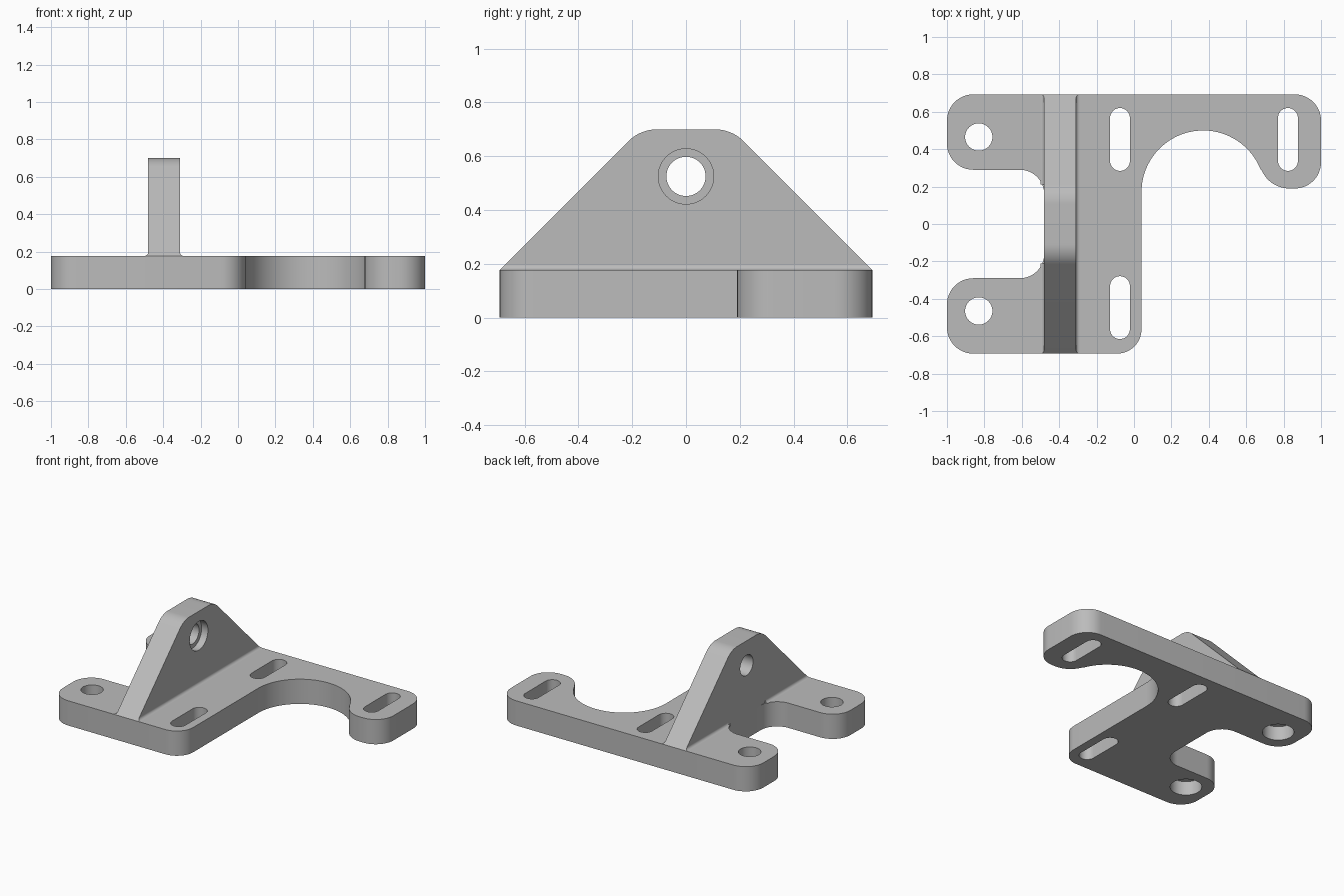
import bpy, bmesh
from math import atan2, cos, sin, tan, pi, radians
from mathutils import Vector

if "Cube" in bpy.data.objects:
    bpy.data.objects.remove(bpy.data.objects["Cube"])

TOP = 0.177                     # plate thickness
FIN_L, FIN_R = -0.48, -0.31     # upright faces
HALF = 0.693                    # half depth of the plate

grey = bpy.data.materials.new("machined grey")
grey.use_nodes = True
colour = (0.5, 0.5, 0.5, 1)
grey.diffuse_color = colour
grey.node_tree.nodes["Principled BSDF"].inputs["Base Color"].default_value = colour


def arc(cx, cy, r, start, end, steps=24):
    return [(cx + r * cos(start + (end - start) * i / steps),
             cy + r * sin(start + (end - start) * i / steps)) for i in range(steps + 1)]


def rounded(corners, steps=12):
    """Outline from (x, y, radius) corners; radius 0 keeps the point."""
    out = []
    for i, (x, y, r) in enumerate(corners):
        p = Vector((x, y))
        if r == 0:
            out.append((x, y))
            continue
        a = (Vector(corners[i - 1][:2]) - p).normalized()
        b = (Vector(corners[(i + 1) % len(corners)][:2]) - p).normalized()
        half = a.angle(b) / 2
        c = p + (a + b).normalized() * r / sin(half)
        s = p + a * r / tan(half) - c
        e = p + b * r / tan(half) - c
        t0 = atan2(s.y, s.x)
        turn = (atan2(e.y, e.x) - t0 + pi) % (2 * pi) - pi
        out += arc(c.x, c.y, r, t0, t0 + turn, steps)
    return out


def prism(name, outline, lo, hi, axis="Z"):
    """Extrude a flat outline along an axis."""
    place = {"Z": lambda a, b, h: (a, b, h),
             "X": lambda a, b, h: (h, a, b),
             "Y": lambda a, b, h: (a, h, b)}[axis]
    bm = bmesh.new()
    low = [bm.verts.new(place(a, b, lo)) for a, b in outline]
    high = [bm.verts.new(place(a, b, hi)) for a, b in outline]
    bm.faces.new(low)
    bm.faces.new(high)
    for i in range(len(low)):
        bm.faces.new((low[i - 1], low[i], high[i], high[i - 1]))
    bmesh.ops.recalc_face_normals(bm, faces=bm.faces)
    mesh = bpy.data.meshes.new(name)
    bm.to_mesh(mesh)
    bm.free()
    mesh.materials.append(grey)
    obj = bpy.data.objects.new(name, mesh)
    bpy.context.collection.objects.link(obj)
    return obj


def activate(obj):
    bpy.ops.object.select_all(action="DESELECT")
    obj.select_set(True)
    bpy.context.view_layer.objects.active = obj


def cut(obj, cutter):
    cutter.hide_render = True
    activate(obj)
    mod = obj.modifiers.new("cut", "BOOLEAN")
    mod.operation = "DIFFERENCE"
    mod.solver = "EXACT"
    mod.object = cutter
    bpy.ops.object.modifier_apply(modifier=mod.name)
    bpy.data.objects.remove(cutter)


def circle(a, b, r):
    return arc(a, b, r, 0, 2 * pi, 48)[:-1]


# Base plate: two tabs on one side, a scooped arm on the other
scoop, lobe = Vector((0.37, 0.17)), Vector((0.83, 0.35))
lean = atan2(lobe.y - scoop.y, lobe.x - scoop.x)
s_curve = arc(*scoop, 0.33, pi, lean, 40) + arc(*lobe, 0.16, pi + lean, 1.5 * pi, 14)
plate = prism("base_plate", rounded(
    [(-1, -HALF, 0.14), (0.04, -HALF, 0.13)]
    + [(x, y, 0) for x, y in s_curve]
    + [(1, 0.19, 0.14), (1, HALF, 0.14), (-1, HALF, 0.14), (-1, 0.29, 0.14),
       (FIN_L, 0.29, 0.13), (FIN_L, -0.29, 0.13), (-1, -0.29, 0.14)]), 0, TOP)

# Tab holes, widened from below
for y in (-0.465, 0.465):
    cut(plate, prism("tab_hole", circle(-0.83, y, 0.073), -0.1, 0.3))
    cut(plate, prism("tab_counterbore", circle(-0.83, y, 0.103), -0.1, 0.1))

# Adjustment slots
for x, y in ((-0.075, -0.447), (-0.075, 0.452), (0.823, 0.452)):
    r, run = 0.053, 0.115
    slot = arc(x, y + run, r, 0, pi) + arc(x, y - run, r, pi, 2 * pi)
    cut(plate, prism("slot", slot, -0.1, 0.3))

# Upright fin with sloped sides and a counterbored hole
fin = prism("upright_fin", rounded(
    [(-HALF, TOP, 0), (HALF, TOP, 0), (0.17, 0.7, 0.15), (-0.17, 0.7, 0.15)]),
    FIN_L, FIN_R, "X")
cut(fin, prism("fin_hole", circle(0, 0.525, 0.073), -0.6, -0.2, "X"))
cut(fin, prism("fin_counterbore", circle(0, 0.525, 0.103), FIN_R - 0.05, -0.2, "X"))


# Small concave fillets where the fin meets the plate
def fillet(name, x, side, lo, hi):
    r = 0.02
    curve = [(x + side * a, TOP + b) for a, b in arc(r, r, r, 1.5 * pi, pi, 8)]
    obj = prism(name, [(x, TOP)] + curve, lo, hi, "Y")
    for v in obj.data.vertices:      # follow the sloped sides at the outer ends
        if abs(v.co.y) > 0.6:
            v.co.y -= (v.co.z - TOP) * (1 if v.co.y > 0 else -1)
    return obj


parts = [plate, fin,
         fillet("fillet_inner", FIN_R, 1, -HALF, HALF),
         fillet("fillet_tab_back", FIN_L, -1, 0.21, HALF),
         fillet("fillet_tab_front", FIN_L, -1, -HALF, -0.21)]

for part in parts:
    activate(part)
    bpy.ops.object.shade_smooth_by_angle(angle=radians(30))
